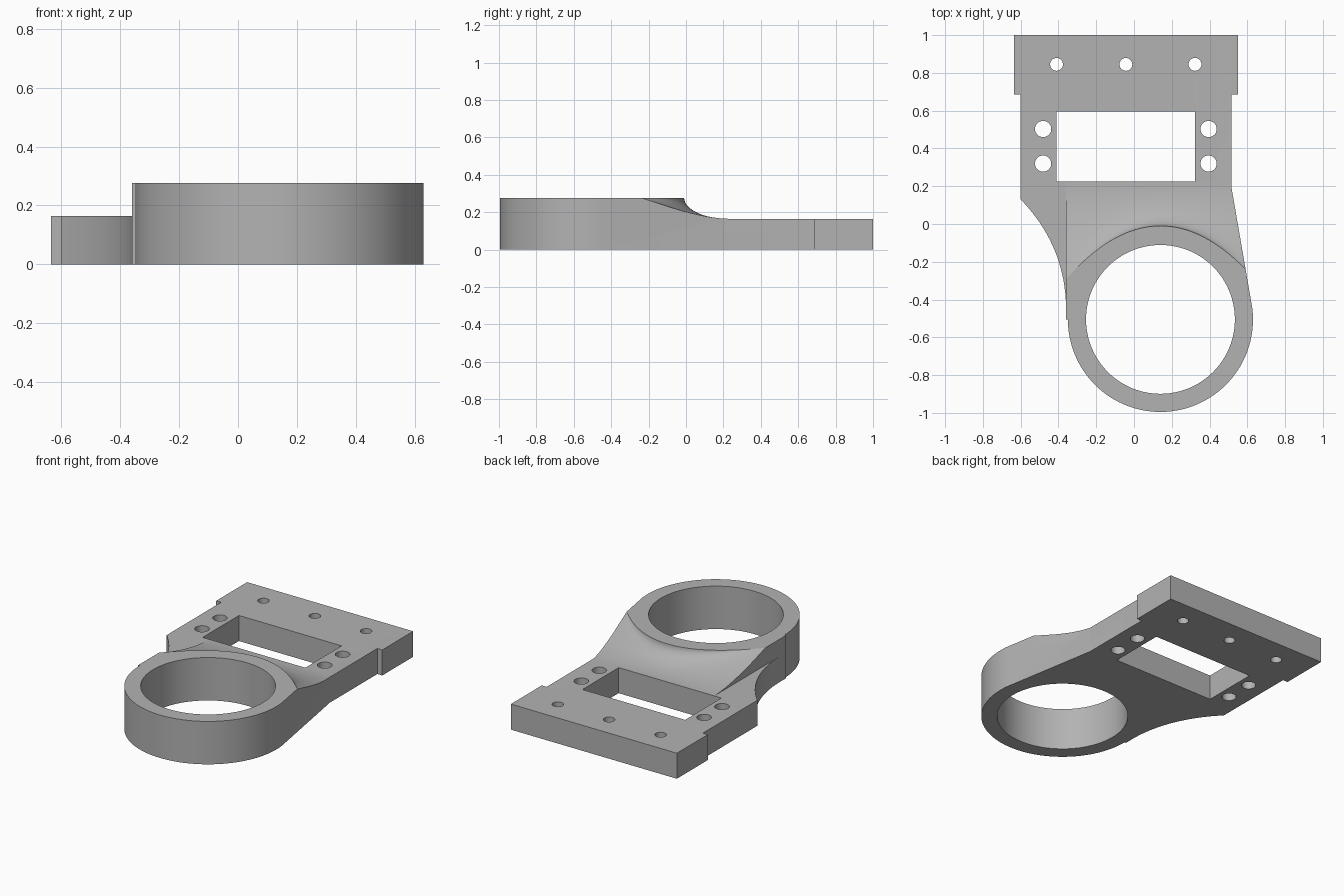
import bpy, bmesh
from math import sin, cos, pi, radians
from mathutils import Vector, geometry

cube = bpy.data.objects.get("Cube")
if cube:
    bpy.data.objects.remove(cube)

PLATE, TOP = 0.165, 0.277           # heights of the plate and of the ring
CX, CY, R, BORE = 0.14, -0.505, 0.49, 0.394
WALL = -0.36                        # left end of the raised neck

grey = bpy.data.materials.new("grey")
grey.use_nodes = True
grey.diffuse_color = (0.45, 0.45, 0.45, 1)
grey.node_tree.nodes["Principled BSDF"].inputs["Base Color"].default_value = (0.45, 0.45, 0.45, 1)


def loft(name, sections):
    """Solid through equal-length closed sections, capped at both ends."""
    bm = bmesh.new()
    rings = [[bm.verts.new(p) for p in s] for s in sections]
    n = len(rings[0])
    for a, b in zip(rings, rings[1:]):
        for i in range(n):
            j = (i + 1) % n
            bm.faces.new((a[i], a[j], b[j], b[i]))
    bm.faces.new(rings[0][::-1])
    bm.faces.new(rings[-1])
    bmesh.ops.recalc_face_normals(bm, faces=bm.faces)
    mesh = bpy.data.meshes.new(name)
    bm.to_mesh(mesh)
    bm.free()
    obj = bpy.data.objects.new(name, mesh)
    bpy.context.collection.objects.link(obj)
    return obj


def prism(name, outline, z0, z1):
    return loft(name, [[(x, y, z) for x, y in outline] for z in (z0, z1)])


def box(name, x0, x1, y0, y1, z0, z1):
    return prism(name, [(x0, y0), (x1, y0), (x1, y1), (x0, y1)], z0, z1)


def disc(name, x, y, r, n):
    pts = [(x + r * cos(2 * pi * i / n), y + r * sin(2 * pi * i / n)) for i in range(n)]
    return prism(name, pts, -0.1, 0.5)


def cut(target, cutter):
    mod = target.modifiers.new("cut", 'BOOLEAN')
    mod.operation, mod.solver, mod.object = 'DIFFERENCE', 'EXACT', cutter
    cutter.hide_render = True
    bpy.context.view_layer.objects.active = target
    bpy.ops.object.modifier_apply(modifier=mod.name)
    bpy.data.objects.remove(cutter)


# Bracket outline: mounting flange, neck, curved left flank, ring end
flank = geometry.interpolate_bezier(Vector((-0.6, 0.13)), Vector((-0.453, -0.02)),
                                    Vector((-0.365, -0.21)), Vector((WALL, -0.43)), 20)
arc = [radians(180 + 187 * i / 80) for i in range(81)]
outline = [(0.515, 0.2), (0.515, 0.685), (0.55, 0.685), (0.55, 1.0),
           (-0.635, 1.0), (-0.635, 0.685), (-0.6, 0.685)]
outline += [(p.x, p.y) for p in flank] + [(WALL, CY)]
outline += [(CX + R * cos(a), CY + R * sin(a)) for a in arc]
bracket = prism("bracket", outline, 0, TOP)


# Cove between ring and plate: steep in the middle, gentler at the sides
def cove_section(x):
    d = x - CX
    y0, y1 = -0.01 - 1.135 * d * d, 0.224
    w = min(1, (d / 0.44) ** 2)
    pts = []
    for i in range(17):
        a = i / 16 * pi / 2
        u = cos(a)
        f = (1 - w) * (1 - sin(a)) + w * max(u, 0) ** 1.6
        pts.append((x, y1 + (y0 - y1) * u, PLATE + (TOP + 0.0002 - PLATE) * f))
    return pts + [(x, 1.1, PLATE), (x, 1.1, 0.4), (x, y0, 0.4)]


cut(bracket, loft("cove_cutter", [cove_section(-0.37 + 1.03 * i / 48) for i in range(49)]))
cut(bracket, box("flank_cutter", -0.8, WALL, -0.42, 1.1, PLATE, 0.4))

# Bore, window and screw holes
cut(bracket, disc("bore_cutter", CX, CY, BORE, 96))
cut(bracket, box("window_cutter", -0.41, 0.323, 0.225, 0.595, -0.1, 0.5))
for x in (-0.41, -0.043, 0.323):
    cut(bracket, disc("flange_hole_cutter", x, 0.845, 0.034, 32))
for x in (-0.481, 0.395):
    for y in (0.32, 0.503):
        cut(bracket, disc("side_hole_cutter", x, y, 0.043, 32))

# Finish
bracket.data.materials.clear()
bracket.data.materials.append(grey)
for face in bracket.data.polygons:
    face.material_index = 0
bpy.ops.object.select_all(action='DESELECT')
bracket.select_set(True)
bpy.context.view_layer.objects.active = bracket
bpy.ops.object.shade_smooth_by_angle(angle=radians(20))
